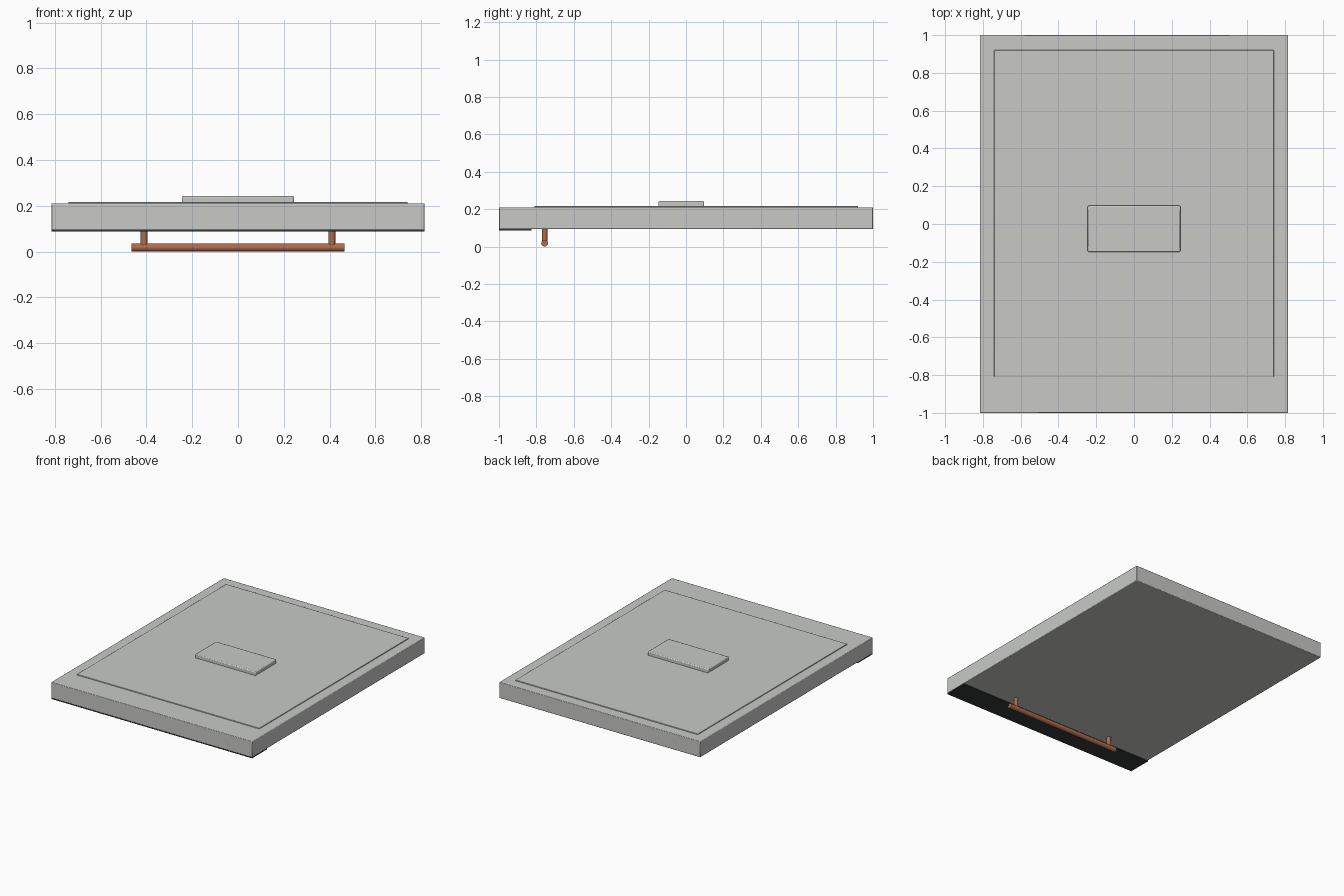
import bpy
import math
from mathutils import Vector

cube = bpy.data.objects.get("Cube")
if cube:
    bpy.data.objects.remove(cube, do_unlink=True)


def material(name, rgb):
    mat = bpy.data.materials.new(name)
    mat.use_nodes = True
    color = (*rgb, 1)
    mat.diffuse_color = color
    mat.node_tree.nodes["Principled BSDF"].inputs["Base Color"].default_value = color
    return mat


def finish(name, mat, bevel=0):
    obj = bpy.context.object
    obj.name = name
    obj.data.materials.append(mat)
    if bevel:
        mod = obj.modifiers.new("Soft edges", "BEVEL")
        mod.width = bevel
        mod.segments = 2
        mod.limit_method = "ANGLE"
    bpy.ops.object.shade_smooth_by_angle(angle=math.radians(35))
    return obj


def box(name, low, high, mat, bevel=0):
    low, high = Vector(low), Vector(high)
    bpy.ops.mesh.primitive_cube_add(size=1, location=(low + high) / 2)
    bpy.context.object.scale = high - low
    bpy.ops.object.transform_apply(location=False, rotation=False, scale=True)
    return finish(name, mat, bevel)


def rod(name, center, radius, length, mat, along_x=False):
    turn = (0, math.pi / 2, 0) if along_x else (0, 0, 0)
    bpy.ops.mesh.primitive_cylinder_add(vertices=24, radius=radius, depth=length,
                                        location=center, rotation=turn)
    return finish(name, mat)


steel = material("brushed steel", (0.58, 0.59, 0.57))
black = material("black panel", (0.035, 0.042, 0.042))
copper = material("copper", (0.42, 0.15, 0.07))

# Door slab, raised inner liner and dispenser
box("door_slab", (-0.815, -1, 0.094), (0.815, 1, 0.21), steel, 0.004)
box("inner_liner", (-0.74, -0.81, 0.2), (0.74, 0.92, 0.216), steel, 0.002)
box("dispenser", (-0.245, -0.148, 0.21), (0.245, 0.097, 0.243), steel, 0.006)

# Control strip under the front edge
box("control_strip", (-0.814, -0.999, 0.087), (0.814, -0.825, 0.096), black)

# Handle bar on two posts
handle_y = -0.756
rod("handle_bar", (0, handle_y, 0.018), 0.018, 0.93, copper, along_x=True)
for side, x in (("left", 0.41), ("right", -0.41)):
    rod(f"{side}_handle_post", (x, handle_y, 0.06), 0.015, 0.08, copper)
